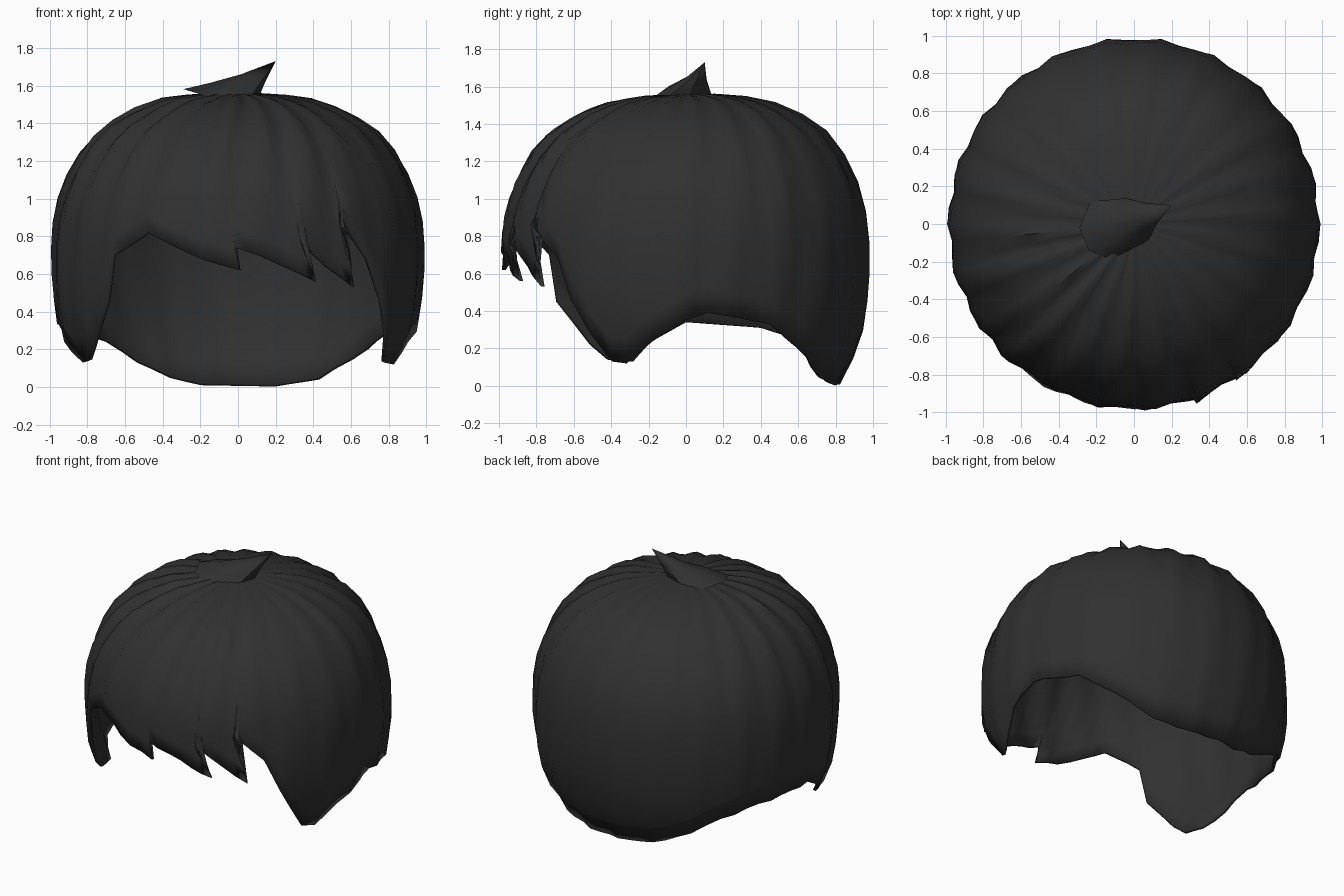
import bpy, bmesh, math
from mathutils import Vector

if "Cube" in bpy.data.objects:
    bpy.data.objects.remove(bpy.data.objects["Cube"])

hair = bpy.data.materials.new("charcoal hair")
hair.diffuse_color = (0.03, 0.03, 0.03, 1)
hair.use_nodes = True
hair.node_tree.nodes["Principled BSDF"].inputs["Base Color"].default_value = hair.diffuse_color

# Dome profile (radius, height), crown to nape
PROFILE = [(0, 1.56), (.2, 1.555), (.4, 1.525), (.55, 1.47), (.72, 1.37), (.82, 1.26),
           (.91, 1.1), (.96, .95), (.98, .8), (.982, .55), (.96, .36), (.925, .22),
           (.87, .11), (.81, 0), (.78, -.05)]
# Hairline: azimuth from the front toward +x (degrees), height, azimuth where the lock starts
HAIRLINE = [(-42, .70, -44), (-29, .82, -36), (-21, .75, -28), (-10, .67, -18), (.6, .62, -9),
            (-1, .74, -4), (8, .69, 1), (17, .62, 9), (25, .56, 14), (19.5, .77, 20),
            (29, .64, 25), (38.5, .53, 30), (33.5, .87, 36), (45, .68, 44), (51, .46, 51),
            (57, .28, 57), (63, .13, 63), (69, .12, 69), (79, .24, 79), (90, .35, 90),
            (97, .39, 97), (118, .33, 118), (131, .2, 131), (149, .04, 149), (166, .003, 166),
            (194, .01, 194), (206, .05, 206), (217, .13, 217), (229, .24, 229),
            (245, .31, 245), (270, .34, 270), (281, .24, 281), (289, .13, 289),
            (298, .14, 298), (304, .22, 304), (315, .45, 313)]
ROWS = 14

# Arc length along the profile
LEN = [0]
for a, b in zip(PROFILE, PROFILE[1:]):
    LEN.append(LEN[-1] + math.dist(a, b))


def at_length(s):
    for i in range(len(LEN) - 1):
        if s <= LEN[i + 1] or i == len(LEN) - 2:
            f = (s - LEN[i]) / (LEN[i + 1] - LEN[i])
            a, b = PROFILE[i], PROFILE[i + 1]
            return a[0] + (b[0] - a[0]) * f, a[1] + (b[1] - a[1]) * f


def length_at_height(z):
    for i in range(len(LEN) - 1):
        a, b = PROFILE[i], PROFILE[i + 1]
        if b[1] <= z <= a[1]:
            return LEN[i] + (LEN[i + 1] - LEN[i]) * (a[1] - z) / (a[1] - b[1])


def columns():
    closed = HAIRLINE + [(HAIRLINE[0][0] + 360, HAIRLINE[0][1], HAIRLINE[0][2] + 360)]
    for a, b in zip(closed, closed[1:]):
        n = max(1, math.ceil((b[0] - a[0]) / 6))
        for k in range(n):
            yield [a[j] + (b[j] - a[j]) * k / n for j in range(3)]


def finish(name, bm, angle):
    bmesh.ops.recalc_face_normals(bm, faces=bm.faces)
    me = bpy.data.meshes.new(name)
    bm.to_mesh(me)
    bm.free()
    me.materials.append(hair)
    ob = bpy.data.objects.new(name, me)
    bpy.context.collection.objects.link(ob)
    bpy.ops.object.select_all(action='DESELECT')
    bpy.context.view_layer.objects.active = ob
    ob.select_set(True)
    bpy.ops.object.shade_smooth_by_angle(angle=math.radians(angle))
    return ob


# Hair cap with swirled locks and jagged fringe
bm = bmesh.new()
apex = bm.verts.new((0, 0, 1.56))
grid = []
for edge, z_end, base in columns():
    total = length_at_height(z_end)
    col = []
    for r in range(1, ROWS + 1):
        t = r / ROWS
        rad, z = at_length(total * t)
        deg = base + (edge - base) * t ** 2.5
        th = math.radians(deg)
        left_front = max(0, math.cos(th + math.radians(55)))
        wave = math.sin(22 * th - 5 * (1 - t)) * min(1, rad / .7)
        bump = wave * (.011 + .012 * left_front * (1 - t))
        rr = rad + bump
        y = -rr * math.cos(th)
        lift = bump * max(0, (z - .8) / .8) + .03 * y * max(0, (z - .8) / .8)
        col.append(bm.verts.new((rr * math.sin(th), y, z + lift)))
    grid.append(col)
for a, b in zip(grid, grid[1:] + grid[:1]):
    bm.faces.new((apex, a[0], b[0]))
    for r in range(ROWS - 1):
        bm.faces.new((a[r], a[r + 1], b[r + 1], b[r]))
cap = finish("hair_cap", bm, 50)
shell = cap.modifiers.new("thickness", 'SOLIDIFY')
shell.thickness = .02
shell.offset = -1

# Upswept tuft on the crown: shrinking rings along a leaning path
bm = bmesh.new()
path = [((-.12, -.02, 1.53), .17, .17), ((-.02, 0, 1.575), .13, .13),
        ((.08, .05, 1.64), .065, .06)]
rings = []
for (cx, cy, cz), w, d in path:
    rings.append([bm.verts.new((cx + w * math.cos(k * math.pi / 4),
                                cy + d * math.sin(k * math.pi / 4),
                                cz - .3 * w * math.cos(k * math.pi / 4)))
                  for k in range(8)])
tip = bm.verts.new((.2, .1, 1.73))
for lo, hi in zip(rings, rings[1:]):
    for k in range(8):
        m = (k + 1) % 8
        bm.faces.new((lo[k], lo[m], hi[m], hi[k]))
for k in range(8):
    bm.faces.new((rings[-1][k], rings[-1][(k + 1) % 8], tip))
finish("crown_tuft", bm, 50)
